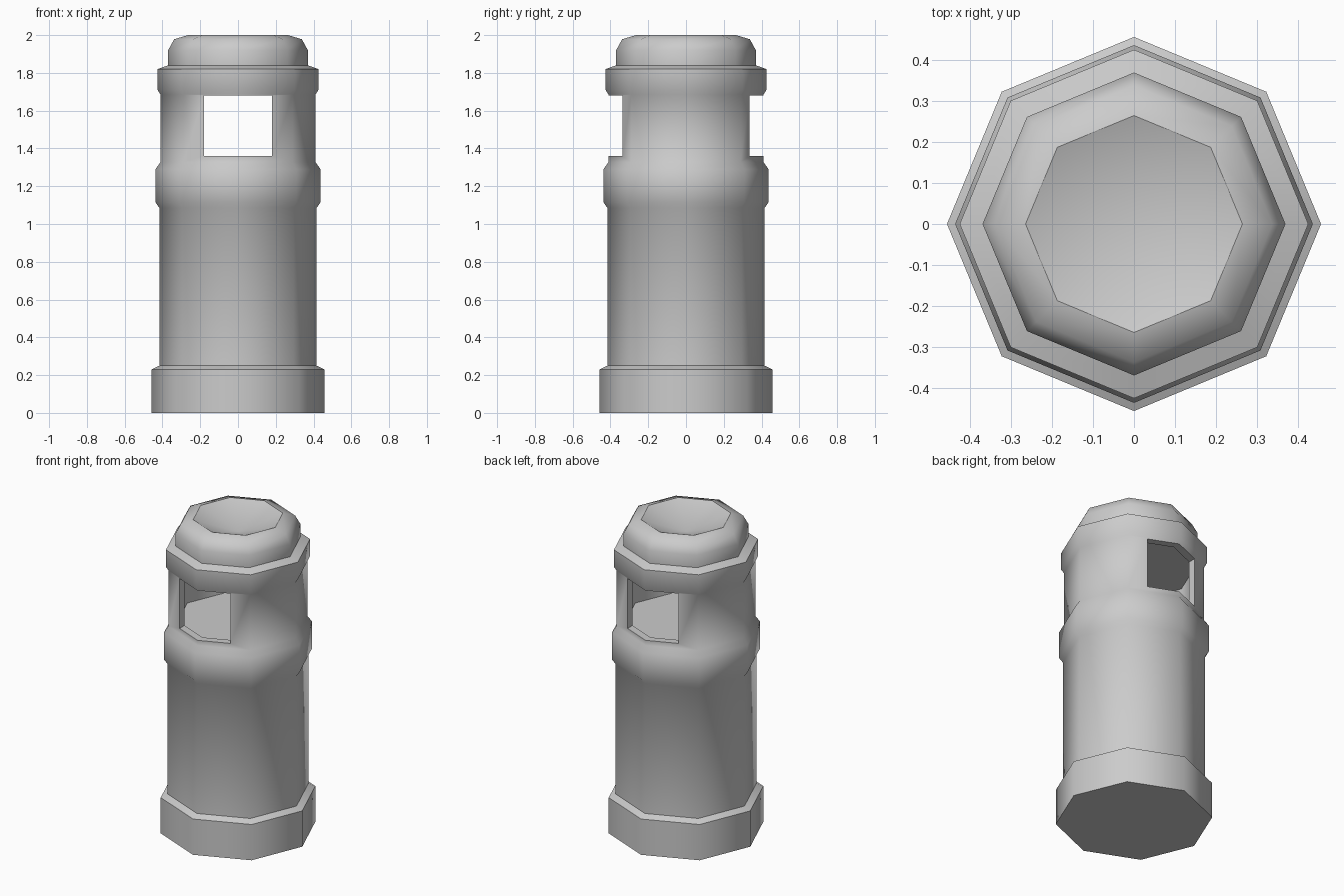
import bpy, bmesh, math

if "Cube" in bpy.data.objects:
    bpy.data.objects.remove(bpy.data.objects["Cube"], do_unlink=True)

SIDES = 8

# Single stone grey material
grey = bpy.data.materials.new("stone_grey")
grey.use_nodes = True
colour = (0.6, 0.6, 0.6, 1)
grey.diffuse_color = colour
grey.node_tree.nodes["Principled BSDF"].inputs["Base Color"].default_value = colour


def lathe(name, profile, dish_z=None):
    """Turn a (radius, height) profile into a closed octagonal solid."""
    bm = bmesh.new()
    rings = []
    for r, z in profile:
        rings.append([bm.verts.new((r * math.cos(i * math.tau / SIDES),
                                    r * math.sin(i * math.tau / SIDES), z))
                      for i in range(SIDES)])
    for low, high in zip(rings, rings[1:]):
        for i in range(SIDES):
            j = (i + 1) % SIDES
            bm.faces.new((low[i], low[j], high[j], high[i]))
    bm.faces.new(rings[0][::-1])
    if dish_z is None:
        bm.faces.new(rings[-1])
    else:
        tip = bm.verts.new((0, 0, dish_z))
        for i in range(SIDES):
            bm.faces.new((rings[-1][i], rings[-1][(i + 1) % SIDES], tip))
    bmesh.ops.recalc_face_normals(bm, faces=bm.faces)
    mesh = bpy.data.meshes.new(name)
    bm.to_mesh(mesh)
    bm.free()
    mesh.materials.append(grey)
    obj = bpy.data.objects.new(name, mesh)
    bpy.context.collection.objects.link(obj)
    return obj


def cut(target, cutter):
    """Subtract the cutter for good, then remove it."""
    mod = target.modifiers.new("cut", 'BOOLEAN')
    mod.operation = 'DIFFERENCE'
    mod.solver = 'EXACT'
    mod.object = cutter
    bpy.context.view_layer.objects.active = target
    bpy.ops.object.modifier_apply(modifier=mod.name)
    bpy.data.objects.remove(cutter, do_unlink=True)


# Tower: plinth, shaft, belt, neck, upper collar and dished cap
tower = lathe("tower_body", [
    (0.457, 0), (0.457, 0.23), (0.416, 0.25),          # plinth
    (0.416, 1.085), (0.437, 1.115), (0.437, 1.29),     # shaft and belt
    (0.41, 1.328), (0.41, 1.685),                      # neck
    (0.426, 1.71), (0.426, 1.82), (0.37, 1.84),        # collar
    (0.37, 1.92), (0.338, 1.978), (0.265, 2.0),        # cap
], dish_z=1.9)

# Hollow lantern room
cut(tower, lathe("room_cutter", [(0.36, 1.347), (0.36, 1.692)]))

# Window opening through front and back
bpy.ops.mesh.primitive_cube_add(size=1, location=(0, 0, 1.52))
window = bpy.context.object
window.name = "window_cutter"
window.scale = (0.36, 1.2, 0.32)
bpy.context.view_layer.update()
cut(tower, window)

# Rounded shading with crisp ledges, window edges and dish rim
bpy.ops.object.select_all(action='DESELECT')
tower.select_set(True)
bpy.context.view_layer.objects.active = tower
bpy.ops.object.shade_smooth_by_angle(angle=math.radians(50))
verts = tower.data.vertices
for edge in tower.data.edges:
    if all(verts[v].co.z > 1.999 for v in edge.vertices):
        edge.use_edge_sharp = True
